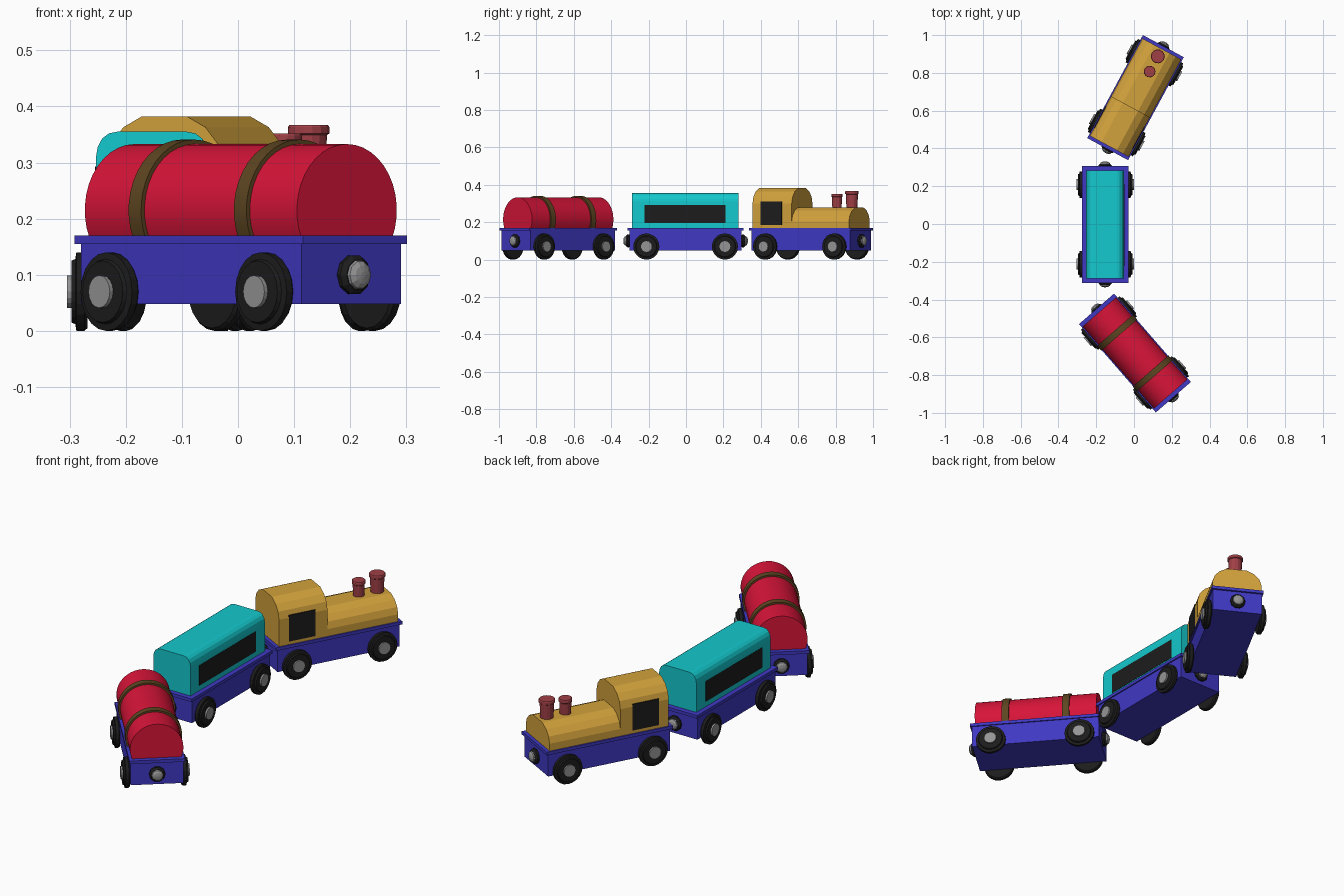
import bpy, bmesh
from math import radians, pi, cos, sin
from mathutils import Matrix, Vector

if "Cube" in bpy.data.objects:
    bpy.data.objects.remove(bpy.data.objects["Cube"])


def material(name, r, g, b):
    m = bpy.data.materials.new(name)
    m.diffuse_color = (r, g, b, 1)
    m.use_nodes = True
    m.node_tree.nodes["Principled BSDF"].inputs["Base Color"].default_value = m.diffuse_color
    return m


BLUE = material("blue_paint", 0.05, 0.04, 0.55)
BLACK = material("black", 0.012, 0.012, 0.012)
SILVER = material("silver", 0.3, 0.3, 0.3)
RED = material("red_paint", 0.68, 0.007, 0.04)
BROWN = material("brown_band", 0.11, 0.06, 0.015)
TEAL = material("teal_paint", 0.007, 0.58, 0.61)
GOLD = material("gold_paint", 0.65, 0.36, 0.045)
STACK = material("stack_red", 0.35, 0.05, 0.06)


def finish(bm, name, mat, frame, smooth=False):
    bmesh.ops.recalc_face_normals(bm, faces=bm.faces)
    me = bpy.data.meshes.new(name)
    bm.to_mesh(me)
    bm.free()
    me.materials.append(mat)
    ob = bpy.data.objects.new(name, me)
    bpy.context.collection.objects.link(ob)
    ob.matrix_world = frame
    if smooth:
        bpy.ops.object.select_all(action='DESELECT')
        ob.select_set(True)
        bpy.context.view_layer.objects.active = ob
        bpy.ops.object.shade_smooth_by_angle(angle=radians(30))
    return ob


def box(name, mat, frame, x, y, z):
    """Box from (min, max) ranges."""
    bm = bmesh.new()
    size = Vector((x[1] - x[0], y[1] - y[0], z[1] - z[0]))
    mid = Vector((sum(x) / 2, sum(y) / 2, sum(z) / 2))
    bmesh.ops.create_cube(bm, size=1, matrix=Matrix.Translation(mid) @ Matrix.Diagonal(size).to_4x4())
    return finish(bm, name, mat, frame)


def extrude_y(name, mat, frame, pts, y0, y1, smooth=False):
    """Extrude an (x, z) outline along y."""
    bm = bmesh.new()
    face = bm.faces.new([bm.verts.new((x, y0, z)) for x, z in pts])
    new = bmesh.ops.extrude_face_region(bm, geom=[face], use_keep_orig=True)["geom"]
    verts = [v for v in new if isinstance(v, bmesh.types.BMVert)]
    bmesh.ops.translate(bm, verts=verts, vec=(0, y1 - y0, 0))
    return finish(bm, name, mat, frame, smooth)


def lathe(name, mat, frame, profile, sides, smooth=False):
    """Spin a (radius, height) profile round z, closing both ends."""
    bm = bmesh.new()
    rings = [[bm.verts.new((r * cos(2 * pi * i / sides), r * sin(2 * pi * i / sides), h))
              for i in range(sides)] for r, h in profile]
    for a, b in zip(rings, rings[1:]):
        for i in range(sides):
            j = (i + 1) % sides
            bm.faces.new((a[i], a[j], b[j], b[i]))
    bm.faces.new(rings[0])
    bm.faces.new(rings[-1])
    return finish(bm, name, mat, frame, smooth)


def mirrored(half):
    """Right half outline, bottom to top, completed with its mirror image."""
    return half + [(-x, z) for x, z in reversed(half)]


def chassis(car, frame):
    box(car + "_chassis", BLUE, frame, (-.117, .117), (-.30, .30), (.048, .157))
    box(car + "_deck", BLUE, frame, (-.123, .123), (-.31, .31), (.155, .17))
    for s, side in ((1, "right"), (-1, "left")):
        # wheels, with raised inner disc and hub cap
        for e, end in ((1, "front"), (-1, "rear")):
            f = frame @ Matrix.Translation((0, e * .21, .07)) @ Matrix.Rotation(s * pi / 2, 4, 'Y')
            lathe(f"{car}_{end}_{side}_wheel", BLACK, f,
                  [(.065, .115), (.07, .121), (.07, .135), (.058, .137), (.055, .144)], 20)
            lathe(f"{car}_{end}_{side}_hub", SILVER, f, [(.029, .14), (.029, .152)], 16)
    # end couplings
    for e, end in ((1, "front"), (-1, "rear")):
        f = frame @ Matrix.Translation((0, 0, .1)) @ Matrix.Rotation(-e * pi / 2, 4, 'X')
        lathe(f"{car}_{end}_coupling", BLACK, f,
              [(.03, .295), (.036, .303), (.036, .311), (.028, .32)], 10)
        lathe(f"{car}_{end}_coupling_tip", SILVER, f,
              [(.027, .318), (.025, .325), (.016, .331), (.005, .333)], 10)


def place(x, y, deg):
    return Matrix.Translation((x, y, 0)) @ Matrix.Rotation(radians(deg), 4, 'Z')


# --- tank wagon ---
tank = place(.005, -.683, 41)
chassis("tank", tank)


def drum(name, mat, r, y0, y1):
    cut = .165 - .215
    a0 = math_asin(cut / r)
    pts = [(r * cos(a0 + (pi - 2 * a0) * i / 24), .215 + r * sin(a0 + (pi - 2 * a0) * i / 24))
           for i in range(25)]
    extrude_y(name, mat, tank, pts, y0, y1, True)


from math import asin as math_asin
drum("tank_barrel", RED, .118, -.288, .288)
for y, n in ((-.143, "rear"), (.143, "front")):
    drum(f"tank_{n}_band", BROWN, .126, y - .017, y + .017)

# --- passenger coach ---
coach = place(-.153, -.002, 0)
chassis("coach", coach)
extrude_y("coach_body", TEAL, coach,
          mirrored([(.1, .165), (.1, .31), (.097, .328), (.089, .343), (.077, .352), (.062, .355)]),
          -.286, .284)
for s, side in ((1, "right"), (-1, "left")):
    box(f"coach_{side}_window", BLACK, coach, sorted((s * .09, s * .1015)), (-.22, .213), (.195, .293))

# --- engine ---
engine = place(.008, .669, -28.4)
chassis("engine", engine)
extrude_y("engine_cab", GOLD, engine,
          mirrored([(.117, .165), (.117, .30), (.107, .335), (.083, .363), (.046, .382)]),
          -.293, -.055)
extrude_y("engine_boiler", GOLD, engine,
          mirrored([(.117, .165), (.117, .205), (.107, .236), (.083, .262), (.046, .279)]),
          -.06, .293)
for s, side in ((1, "right"), (-1, "left")):
    box(f"engine_{side}_window", BLACK, engine, sorted((s * .1, s * .1185)), (-.245, -.115), (.185, .312))
# chimneys
for n, y, r, top in (("front", .248, .037, .367), ("rear", .157, .031, .352)):
    lathe(f"engine_{n}_chimney", STACK, engine @ Matrix.Translation((0, y, 0)),
          [(r * .8, .26), (r * .88, top - .018), (r, top - .015), (r, top - .004), (r * .93, top)], 14)
